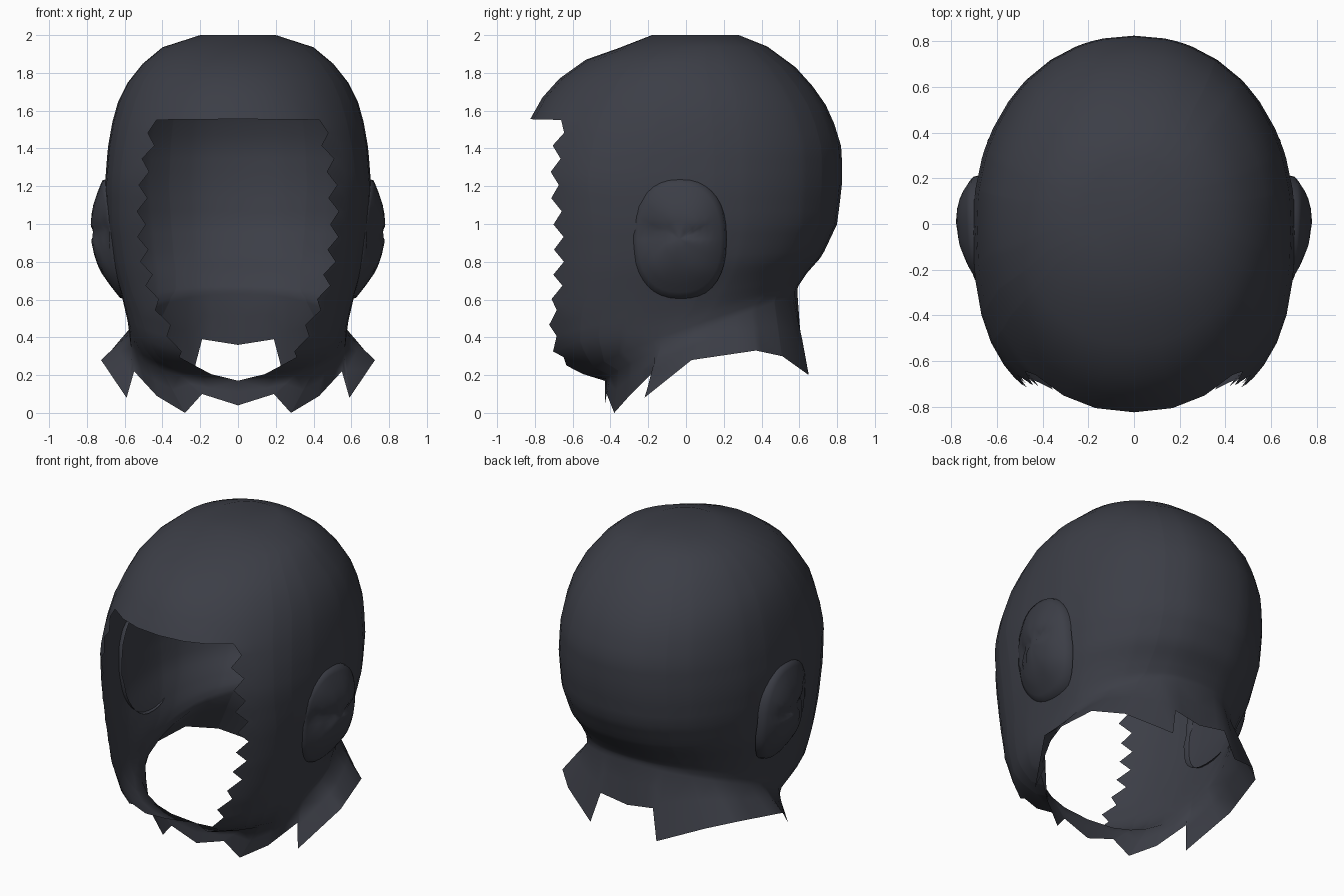
import bpy, bmesh
from math import sin, cos, pi, asin, exp, atan2

if "Cube" in bpy.data.objects:
    bpy.data.objects.remove(bpy.data.objects["Cube"])

mat = bpy.data.materials.new("dark_fabric")
mat.diffuse_color = (0.045, 0.048, 0.062, 1)
mat.use_nodes = True
mat.node_tree.nodes["Principled BSDF"].inputs["Base Color"].default_value = mat.diffuse_color

# head cross-sections: front z, back z, half width, front y, back y
LEVELS = [
    (1.99, 1.99, .01, .04, .06), (2.0, 2.0, .20, -.18, .28),
    (1.93, 1.94, .40, -.36, .43), (1.87, 1.83, .505, -.53, .58),
    (1.77, 1.73, .585, -.67, .67), (1.67, 1.63, .635, -.76, .74),
    (1.555, 1.53, .665, -.825, .785), (1.40, 1.40, .69, -.84, .825),
    (1.20, 1.20, .705, -.84, .825), (1.0, 1.0, .695, -.84, .80),
    (.75, .83, .665, -.83, .72), (.50, .74, .62, -.82, .64),
    (.30, .68, .59, -.75, .60), (.22, .66, .58, -.63, .59),
    (.17, .63, .575, -.43, .59)]
# half width of the face opening by height
OPENING = [(1.56, .43), (1.48, .45), (1.3, .49), (1.0, .51), (.8, .49),
           (.6, .45), (.4, .36), (.3, .32), (.235, .25), (.17, 0)]


def lookup(table, z):
    """Interpolate a table whose first column falls."""
    for a, b in zip(table, table[1:]):
        if z >= b[0] - 1e-6:
            t = (a[0] - z) / (a[0] - b[0])
            return [p + (q - p) * t for p, q in zip(a, b)]
    return list(table[-1])


def front_power(z):
    """Squareness of the front half: round crown, squarer cheeks."""
    if z > 1.56:
        return 2.05
    return 2.2 + .5 * min(max((1.555 - z) / .3, 0), 1)


def ring_point(level, a):
    """Point on a tilted superellipse; angle 0 is front, pi is back."""
    zf, zb, w, yf, yb = level
    c = cos(a)
    e = 2 / front_power(zf) if c > 0 else 2 / 2.1
    x = w * max(sin(a), 0) ** e
    mid = (yf + yb) / 2 if w < .45 else 0
    y = mid + ((yf - mid) * c ** e if c > 0 else (yb - mid) * (-c) ** e)
    t = min(max((y - yf) / (yb - yf), 0), 1)
    return (x if x > 1e-4 else 0, y, zf + (zb - zf) * t ** .8)


def build(name, grids):
    """Make a smooth sheet from point grids and mirror it across x."""
    bm = bmesh.new()
    for rows in grids:
        v = [[bm.verts.new(p) for p in r] for r in rows]
        for r0, r1 in zip(v, v[1:]):
            for i in range(len(r0) - 1):
                bm.faces.new((r0[i], r1[i], r1[i + 1], r0[i + 1]))
    bmesh.ops.remove_doubles(bm, verts=bm.verts, dist=.0005)
    for f in bm.faces:
        f.smooth = True
    me = bpy.data.meshes.new(name)
    bm.to_mesh(me)
    bm.free()
    me.materials.append(mat)
    ob = bpy.data.objects.new(name, me)
    bpy.context.collection.objects.link(ob)
    m = ob.modifiers.new("mirror", "MIRROR")
    m.merge_threshold = .001
    return ob


# torn collar edge: degrees around the neck, then the edge point
COLLAR = [(0, 0, -.43, .04), (25, .19, -.42, .10), (38, .28, -.38, 0),
          (55, .43, -.30, .09), (74, .55, -.17, .22), (78, .59, -.22, .08),
          (94, .725, .03, .28), (125, .64, .37, .33), (142, .50, .51, .30),
          (158, .24, .65, .20), (162, .19, .615, .39), (180, 0, .61, .36)]
# shared columns, so the crown, sides and collar weld together
columns = sorted({c[0] / 180 for c in COLLAR} | {i / 14 for i in range(15)})


def edge_angle(level, x):
    p = front_power(level[0])
    return asin(min(1, (max(x, 0) / level[2]) ** (p / 2)))


# sides and back: rings that start at the zigzag edge of the face opening
heights = [1.555 - i * (1.255 / 18) for i in range(19)] + [.265, .235, .2, .17]
sides = []
for k, z in enumerate(heights):
    lev = lookup(LEVELS, z)
    x = lookup(OPENING, z)[1]
    a0 = edge_angle(lev, x)
    jag = 0 if k == 0 or z < .18 else (.028 if k % 2 else -.022)
    angles = [a0 + (pi - a0) * f for f in columns]
    if k == 0:
        brow_angles = angles
    angles = [edge_angle(lev, x + jag)] + angles[1:]
    sides.append([ring_point(lev, a) for a in angles])

# crown: full rings above the brow
crown_angles = [brow_angles[0] * i / 3 for i in range(3)] + brow_angles
crown = [[ring_point(l, a) for a in crown_angles] for l in LEVELS[1:7]]
crown.insert(0, [(0, .05, 1.99)] * len(crown_angles))

# flared collar
neck = sides[-1]
edge = [lookup(COLLAR[::-1], f * 180)[1:] for f in columns]
middle = [(n[0] * .54 + e[0] * .46, n[1] * .55 + e[1] * .45,
           n[2] * .55 + e[2] * .45) for n, e in zip(neck, edge)]
build("hood_shell", [crown, sides, [neck, middle, edge]])

# ear covers: shallow domes gathered into a pinch near the front
BASE = [(1.3, .70), (1.1, .70), (.92, .69), (.75, .66), (.55, .585)]


def ear_point(r, a):
    e = 2 / 2.4
    c, s = cos(a), sin(a)
    y = -.035 + .25 * r * abs(c) ** e * (1 if c > 0 else -1)
    z = .92 + .32 * r * abs(s) ** e * (1 if s > 0 else -1)
    x = lookup(BASE, z)[1] - .5 * min(y, 0) ** 2 - .2 * max(y, 0) ** 2
    h = .075 * (1 - r ** (1.8 + 1.2 * max(c, 0))) + .015
    dy, dz = y + .19, z - .95
    pinch = exp(-(dy * dy + dz * dz) / .008)
    crease = exp(-(dz / .025) ** 2) * (.25 if y > -.19 else .5)
    folds = .008 * cos(9 * atan2(dz, dy)) * exp(-(dy * dy + dz * dz) / .02)
    if r > .99:
        h = -.012
    return (x + h * (1 - .5 * pinch - crease * (1 - pinch)) + folds, y, z)


radii = [0, .15, .3, .45, .6, .75, .88, .97, 1]
build("ear_cover", [[[ear_point(r, 2 * pi * i / 36) for i in range(37)]
                     for r in radii]])
